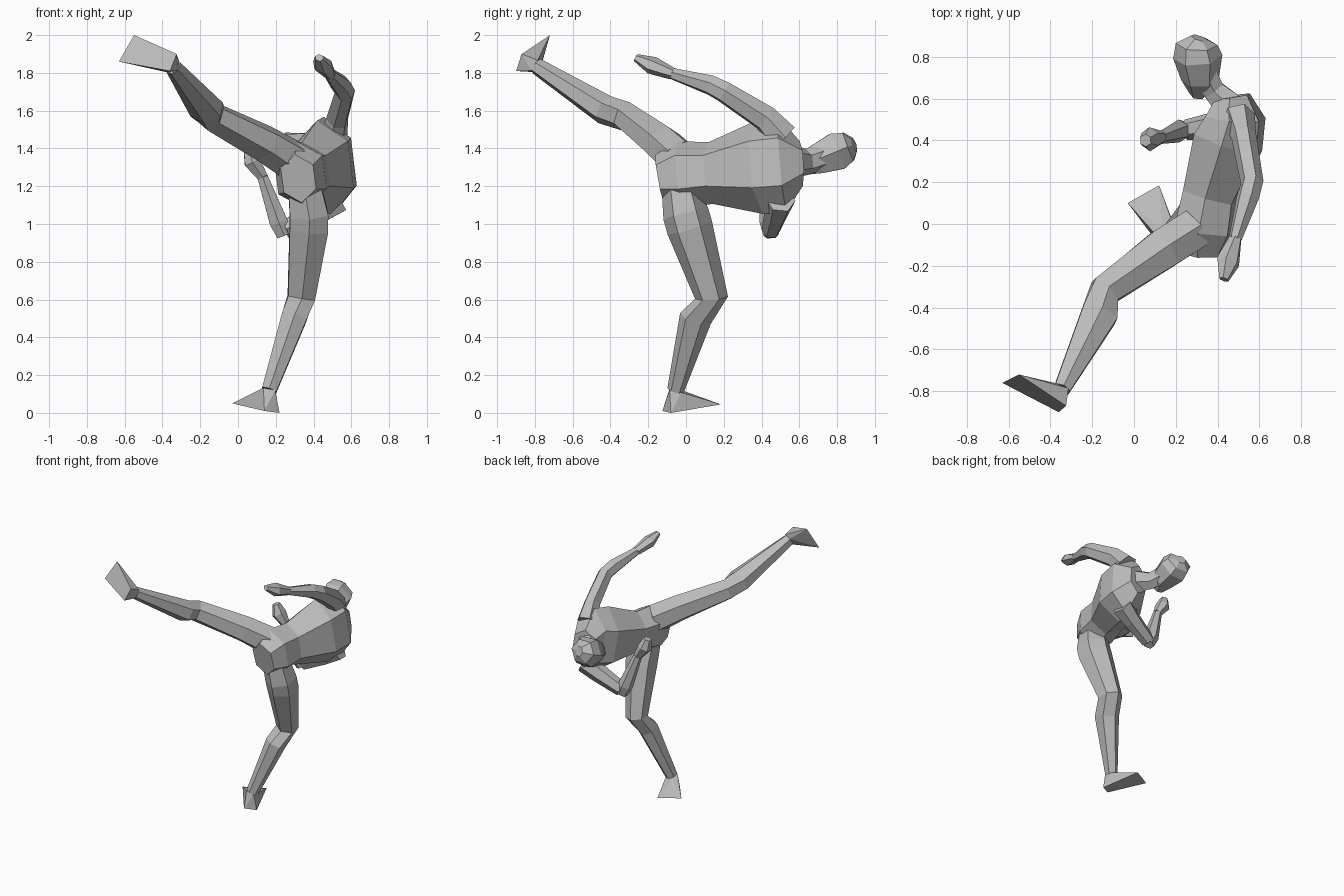
import bpy, bmesh, math
from mathutils import Vector

grey = bpy.data.materials.new("plain grey")
grey.diffuse_color = (0.5, 0.5, 0.5, 1)


def finish(name, bm):
    bmesh.ops.recalc_face_normals(bm, faces=bm.faces)
    me = bpy.data.meshes.new(name)
    bm.to_mesh(me)
    bm.free()
    me.materials.append(grey)
    ob = bpy.data.objects.new(name, me)
    bpy.context.collection.objects.link(ob)


def loft(name, side, rings, n=6):
    """Low-poly tube: each ring is (centre, half width along side, half depth)."""
    bm = bmesh.new()
    pts = [Vector(r[0]) for r in rings]
    loops = []
    for i, (c, a, b) in enumerate(rings):
        t = (pts[min(i + 1, len(pts) - 1)] - pts[max(i - 1, 0)]).normalized()
        u = Vector(side)
        u = (u - t * u.dot(t)).normalized()
        v = t.cross(u)
        loops.append([bm.verts.new(pts[i] + u * a * math.cos(k * math.tau / n)
                                   + v * b * math.sin(k * math.tau / n))
                      for k in range(n)])
    for p, q in zip(loops, loops[1:]):
        for k in range(n):
            m = (k + 1) % n
            bm.faces.new((p[k], p[m], q[m], q[k]))
    bm.faces.new(loops[0])
    bm.faces.new(loops[-1])
    finish(name, bm)


def foot(name, ankle, axis, r, corners):
    """Wedge: hull of a square around the ankle and four sole corners."""
    bm = bmesh.new()
    t = Vector(axis).normalized()
    u = t.orthogonal().normalized()
    v = t.cross(u)
    for d in (u, v, -u, -v):
        bm.verts.new(Vector(ankle) + d * r)
    for c in corners:
        bm.verts.new(c)
    bmesh.ops.convex_hull(bm, input=bm.verts)
    finish(name, bm)


# torso, from pelvis to neck base
loft("torso", (-0.12, -0.05, 1), [
    ((0.32, -0.14, 1.24), 0.13, 0.10),
    ((0.33, -0.03, 1.26), 0.18, 0.15),
    ((0.36, 0.13, 1.27), 0.165, 0.14),
    ((0.45, 0.39, 1.30), 0.25, 0.18),
    ((0.485, 0.51, 1.315), 0.255, 0.15),
    ((0.47, 0.61, 1.32), 0.12, 0.09)])

# neck and head
loft("neck", (0, 0, 1), [
    ((0.46, 0.56, 1.33), 0.09, 0.08),
    ((0.38, 0.64, 1.33), 0.07, 0.06),
    ((0.33, 0.73, 1.36), 0.07, 0.07)])
loft("head", (1, 0, 0), [
    ((0.305, 0.62, 1.30), 0.04, 0.05),
    ((0.315, 0.69, 1.34), 0.09, 0.09),
    ((0.305, 0.80, 1.385), 0.118, 0.115),
    ((0.30, 0.86, 1.41), 0.10, 0.09),
    ((0.31, 0.89, 1.42), 0.04, 0.04)])

# standing leg and foot
loft("standing_leg", (0.87, 0.5, 0), [
    ((0.355, -0.03, 1.19), 0.10, 0.10),
    ((0.375, 0.00, 1.05), 0.115, 0.125),
    ((0.375, 0.02, 0.98), 0.115, 0.125),
    ((0.335, 0.135, 0.61), 0.08, 0.09),
    ((0.295, 0.05, 0.50), 0.075, 0.09),
    ((0.165, -0.055, 0.12), 0.045, 0.045)])
foot("standing_foot", (0.165, -0.055, 0.12), (0.2, 0.2, 1), 0.045,
     [(0.14, -0.125, 0.01), (0.22, -0.08, 0), (-0.03, 0.10, 0.05), (0.12, 0.185, 0.045)])

# kicking leg and foot
loft("kicking_leg", (0, 0, 1), [
    ((0.28, -0.03, 1.34), 0.11, 0.11),
    ((0.14, -0.12, 1.425), 0.10, 0.11),
    ((-0.14, -0.32, 1.57), 0.08, 0.085),
    ((-0.165, -0.43, 1.605), 0.08, 0.10),
    ((-0.345, -0.79, 1.835), 0.045, 0.045)])
foot("kicking_foot", (-0.345, -0.79, 1.835), (-0.2, -0.4, 0.25), 0.045,
     [(-0.36, -0.90, 1.81), (-0.325, -0.87, 1.90), (-0.55, -0.72, 2.0), (-0.63, -0.76, 1.86)])

# raised arm and hand
loft("raised_arm", (1, 0, 0.2), [
    ((0.50, 0.51, 1.46), 0.08, 0.09),
    ((0.525, 0.42, 1.56), 0.06, 0.075),
    ((0.565, 0.20, 1.70), 0.055, 0.06),
    ((0.545, 0.13, 1.735), 0.055, 0.055),
    ((0.485, -0.07, 1.795), 0.032, 0.032)])
loft("raised_hand", (1, 0, -0.5), [
    ((0.485, -0.07, 1.795), 0.032, 0.032),
    ((0.45, -0.18, 1.84), 0.06, 0.045),
    ((0.43, -0.265, 1.88), 0.025, 0.02)])

# lowered arm and hand, bent in front of the chest
loft("lowered_upper_arm", (0, 1, 0), [
    ((0.53, 0.50, 1.13), 0.08, 0.08),
    ((0.42, 0.48, 1.06), 0.065, 0.07),
    ((0.25, 0.45, 0.97), 0.05, 0.055)])
loft("lowered_forearm", (0, 1, 0), [
    ((0.245, 0.45, 0.94), 0.04, 0.045),
    ((0.215, 0.445, 1.01), 0.055, 0.055),
    ((0.13, 0.415, 1.25), 0.032, 0.032)])
loft("lowered_hand", (0, 1, 0), [
    ((0.13, 0.415, 1.25), 0.032, 0.032),
    ((0.075, 0.405, 1.33), 0.058, 0.05),
    ((0.055, 0.40, 1.40), 0.03, 0.03)])
